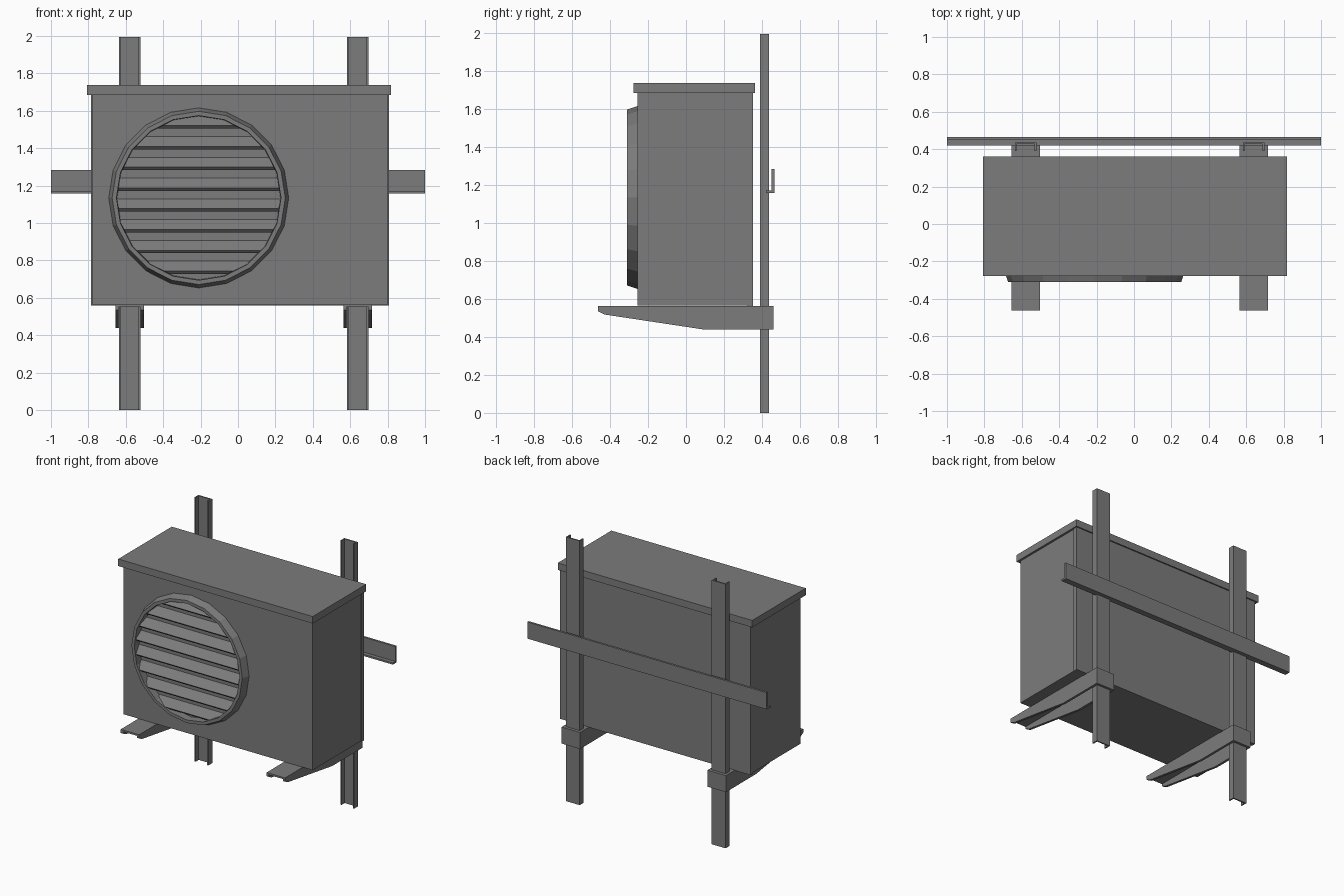
import bpy
import bmesh
from math import radians, pi
from mathutils import Matrix, Vector

cube = bpy.data.objects.get("Cube")
if cube:
    bpy.data.objects.remove(cube, do_unlink=True)

GREY = (0.2, 0.2, 0.2, 1)
grey = bpy.data.materials.new("grey metal")
grey.use_nodes = True
grey.diffuse_color = GREY
grey.node_tree.nodes["Principled BSDF"].inputs["Base Color"].default_value = GREY


def finish(name, bm):
    bmesh.ops.recalc_face_normals(bm, faces=bm.faces)
    mesh = bpy.data.meshes.new(name)
    bm.to_mesh(mesh)
    bm.free()
    mesh.materials.append(grey)
    obj = bpy.data.objects.new(name, mesh)
    bpy.context.collection.objects.link(obj)
    return obj


def add_box(bm, lo, hi, turn=Matrix()):
    lo, hi = Vector(lo), Vector(hi)
    mat = Matrix.Translation((lo + hi) / 2) @ turn @ Matrix.Diagonal((*(hi - lo), 1))
    bmesh.ops.create_cube(bm, size=1, matrix=mat)


def box(name, lo, hi):
    bm = bmesh.new()
    add_box(bm, lo, hi)
    return finish(name, bm)


def add_prism(bm, points, offset):
    """Extrude a closed outline of 3D points along an offset."""
    face = bm.faces.new([bm.verts.new(p) for p in points])
    new = bmesh.ops.extrude_face_region(bm, geom=[face])["geom"]
    verts = [g for g in new if isinstance(g, bmesh.types.BMVert)]
    bmesh.ops.translate(bm, verts=verts, vec=offset)


# Casing, slightly wider rear panel and overhanging lid
box("casing", (-0.78, -0.255, 0.565), (0.802, 0.33, 1.69))
box("rear_panel", (-0.785, 0.32, 0.56), (0.808, 0.352, 1.69))
box("lid", (-0.807, -0.277, 1.685), (0.818, 0.362, 1.738))

# Fan ring: a tapered profile spun around the fan axis
FAN = Vector((-0.21, 0, 1.134))
SIDES = 20
bm = bmesh.new()
profile = [(0.483, -0.25), (0.463, -0.31), (0.44, -0.31), (0.437, -0.25)]
loop = [bm.verts.new(FAN + Vector((0, y, r))) for r, y in profile]
edges = [bm.edges.new((loop[i], loop[(i + 1) % 4])) for i in range(4)]
bmesh.ops.spin(bm, geom=loop + edges, cent=FAN, axis=(0, 1, 0),
               angle=2 * pi, steps=SIDES, use_merge=True)
bmesh.ops.remove_doubles(bm, verts=bm.verts, dist=0.0005)
finish("fan_ring", bm)

# Sloping louvre slats, trimmed to the ring
bm = bmesh.new()
tilt = Matrix.Rotation(radians(-45), 4, 'X')
for i in range(8):
    z = 0.765 + i * 0.111
    add_box(bm, (FAN.x - 0.5, -0.281, z - 0.042), (FAN.x + 0.5, -0.259, z + 0.042), tilt)
slats = finish("louvre_slats", bm)

bm = bmesh.new()
turn = Matrix.Rotation(radians(90), 4, 'X') @ Matrix.Rotation(radians(90), 4, 'Z')
bmesh.ops.create_cone(bm, cap_ends=True, segments=SIDES, radius1=0.438, radius2=0.438,
                      depth=0.4, matrix=Matrix.Translation(FAN + Vector((0, -0.27, 0))) @ turn)
cutter = finish("slat_cutter", bm)
cutter.hide_render = True
trim = slats.modifiers.new("trim", 'BOOLEAN')
trim.operation = 'INTERSECT'
trim.solver = 'EXACT'
trim.object = cutter
bpy.context.view_layer.objects.active = slats
bpy.ops.object.modifier_apply(modifier=trim.name)
bpy.data.objects.remove(cutter, do_unlink=True)

# Upright channel posts and the brackets hooked around them
for side, x in (("right", -0.579), ("left", 0.64)):
    w, t = 0.058, 0.01
    outline = [(-w, 0.39), (-w, 0.437), (w, 0.437), (w, 0.39),
               (w - t, 0.39), (w - t, 0.437 - t), (t - w, 0.437 - t), (t - w, 0.39)]
    bm = bmesh.new()
    add_prism(bm, [(x + px, py, 0) for px, py in outline], (0, 0, 1.995))
    finish(side + "_post", bm)

    # Bracket: two tapered cheeks, a top plate and a rear plate
    b, t = 0.077, 0.018
    cheek = [(-0.463, 0.563), (-0.463, 0.535), (-0.43, 0.518),
             (0.1, 0.438), (0.46, 0.438), (0.46, 0.563)]
    bm = bmesh.new()
    for start in (x - b, x + b - t):
        add_prism(bm, [(start, y, z) for y, z in cheek], (t, 0, 0))
    add_box(bm, (x - b + t, -0.463, 0.55), (x + b - t, 0.46, 0.563))
    add_box(bm, (x - b + t, 0.442, 0.438), (x + b - t, 0.46, 0.55))
    finish(side + "_bracket", bm)

# Angle-section cross rail behind the posts
rail = [(0.42, 1.157), (0.465, 1.157), (0.465, 1.283),
        (0.449, 1.283), (0.449, 1.17), (0.42, 1.17)]
bm = bmesh.new()
add_prism(bm, [(-1, y, z) for y, z in rail], (2, 0, 0))
finish("cross_rail", bm)
